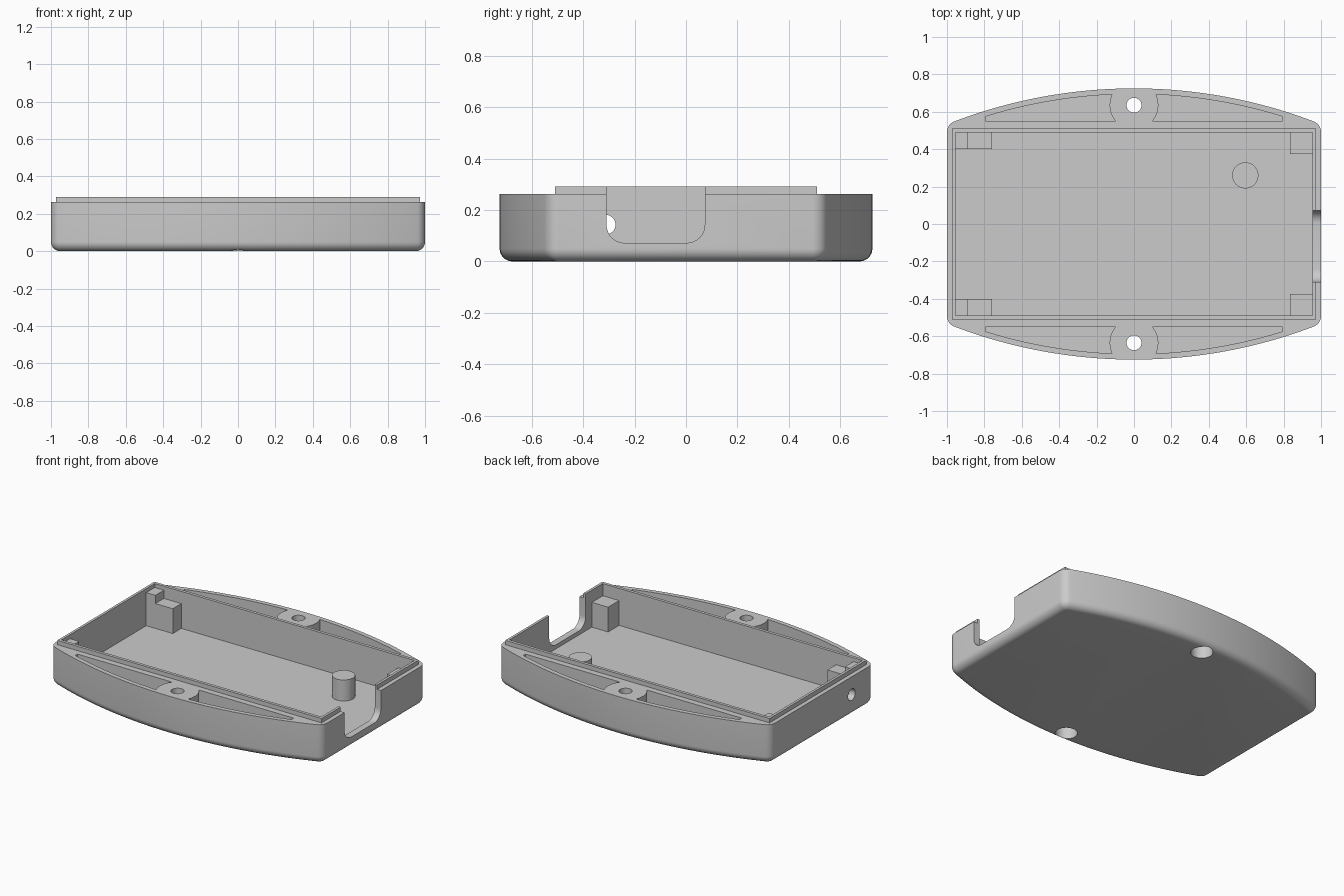
import bpy, bmesh, math

if "Cube" in bpy.data.objects:
    bpy.data.objects.remove(bpy.data.objects["Cube"])

plastic = bpy.data.materials.new("grey plastic")
plastic.use_nodes = True
GREY = (0.6, 0.6, 0.6, 1)
plastic.diffuse_color = GREY
plastic.node_tree.nodes["Principled BSDF"].inputs["Base Color"].default_value = GREY

BOW, BULGE, CORNER = 2.70, 0.725, 0.06   # bowed side radius, half depth, corner radius
RIM, TOP, FLOOR = 0.262, 0.291, 0.045
BOW_Y = BULGE - BOW


def loft(name, rings):
    """Skin equal-length rings of points and cap both ends."""
    bm = bmesh.new()
    loops = [[bm.verts.new(p) for p in ring] for ring in rings]
    n = len(loops[0])
    for low, high in zip(loops, loops[1:]):
        for i in range(n):
            j = (i + 1) % n
            bm.faces.new((low[i], low[j], high[j], high[i]))
    bm.faces.new(loops[0][::-1])
    bm.faces.new(loops[-1])
    bmesh.ops.recalc_face_normals(bm, faces=bm.faces)
    mesh = bpy.data.meshes.new(name)
    bm.to_mesh(mesh)
    bm.free()
    mesh.materials.append(plastic)
    obj = bpy.data.objects.new(name, mesh)
    bpy.context.collection.objects.link(obj)
    return obj


def prism(name, pts, start, end, along_x=False):
    place = (lambda a, b, h: (h, a, b)) if along_x else (lambda a, b, h: (a, b, h))
    return loft(name, [[place(a, b, h) for a, b in pts] for h in (start, end)])


def arc(cx, cy, r, a0, a1, n):
    return [(cx + r * math.cos(a0 + (a1 - a0) * i / n),
             cy + r * math.sin(a0 + (a1 - a0) * i / n)) for i in range(n + 1)]


def circle(cx, cy, r, n=40):
    return arc(cx, cy, r, 0, math.tau, n)[:-1]


def box(name, x0, x1, y0, y1, z0, z1):
    return prism(name, [(x0, y0), (x1, y0), (x1, y1), (x0, y1)], z0, z1)


def outline(inset):
    """Case plan: two bowed sides joined to straight ends by tangent corners."""
    fx = 1 - CORNER
    rise = math.sqrt((BOW - CORNER) ** 2 - fx ** 2)
    tangent = math.atan2(rise, fx)
    r = CORNER - inset
    half = arc(fx, BOW_Y + rise, r, 0, tangent, 8)
    half += arc(0, BOW_Y, BOW - inset, tangent, math.pi - tangent, 48)[1:-1]
    half += arc(-fx, BOW_Y + rise, r, math.pi - tangent, math.pi, 8)
    return half + [(-x, -y) for x, y in half]


def combine(target, other, operation):
    mod = target.modifiers.new("cut", 'BOOLEAN')
    mod.operation, mod.solver, mod.object = operation, 'EXACT', other
    bpy.context.view_layer.objects.active = target
    bpy.ops.object.modifier_apply(modifier=mod.name)
    bpy.data.objects.remove(other)


# Outer case with a rounded bottom edge, lofted from the base upwards
ROUND = 0.05
rings = []
for i in range(9):
    a = i / 8 * math.pi / 2
    rings.append([(x, y, ROUND * (1 - math.cos(a)))
                  for x, y in outline(ROUND * (1 - math.sin(a)))])
rings.append([(x, y, RIM) for x, y in outline(0)])
shell = loft("case_shell", rings)

# Raised lip, then the main cavity
combine(shell, box("lip", -0.972, 0.972, -0.51, 0.51, 0.15, TOP), 'UNION')
cutters = [box("cavity", -0.955, 0.955, -0.49, 0.49, FLOOR, 0.5)]

# Bowed side pockets, screw holes and their counterbores
BOSS_Y, BOSS_R = 0.635, 0.13
pocket = [(0.795, 0.55)]
pocket += arc(0, BOW_Y, BOW - 0.03, math.acos(0.795 / (BOW - 0.03)),
              math.acos(0.118 / (BOW - 0.03)), 20)
pocket += arc(0, BOSS_Y, BOSS_R, math.asin(0.05 / BOSS_R), math.asin(-0.085 / BOSS_R), 10)
for sy in (-1, 1):
    for sx in (-1, 1):
        cutters.append(prism("pocket", [(sx * x, sy * y) for x, y in pocket], FLOOR, 0.5))
    cutters.append(prism("screw_hole", circle(0, sy * BOSS_Y, 0.04), -0.1, 0.5))
    cutters.append(prism("counterbore", circle(0, sy * BOSS_Y, 0.067), -0.1, 0.13))

# Rounded notch in one end wall and cable hole in the other
Y0, Y1, Z0, R = -0.309, 0.073, 0.072, 0.07
notch = arc(Y0 + R, Z0 + R, R, math.pi, 1.5 * math.pi, 10)
notch += arc(Y1 - R, Z0 + R, R, -math.pi / 2, 0, 10) + [(Y1, 0.5), (Y0, 0.5)]
cutters.append(prism("notch", notch, 0.9, 1.1, True))
cutters.append(prism("cable_hole", circle(-0.312, 0.143, 0.038), -1.1, -0.9, True))
for cutter in cutters:
    combine(shell, cutter, 'DIFFERENCE')

# Corner supports, stepped at the cable end
for sy, side in ((-1, "front"), (1, "back")):
    def support(name, x0, x1, depth, top):
        y0, y1 = sorted((sy * 0.495, sy * (0.49 - depth)))
        box(side + name, x0, x1, y0, y1, FLOOR - 0.02, top)
    support("_low_support", -0.96, -0.76, 0.09, 0.21)
    support("_tall_support", -0.96, -0.888, 0.09, 0.265)
    support("_end_support", 0.835, 0.96, 0.115, 0.21)

# Round post on the floor
post = prism("round_post", circle(0.595, 0.26, 0.07), FLOOR - 0.02, 0.185)

# Smooth curved surfaces, sharp edges
bpy.ops.object.select_all(action='DESELECT')
for obj in (shell, post):
    obj.select_set(True)
bpy.context.view_layer.objects.active = shell
bpy.ops.object.shade_smooth_by_angle(angle=math.radians(30))
